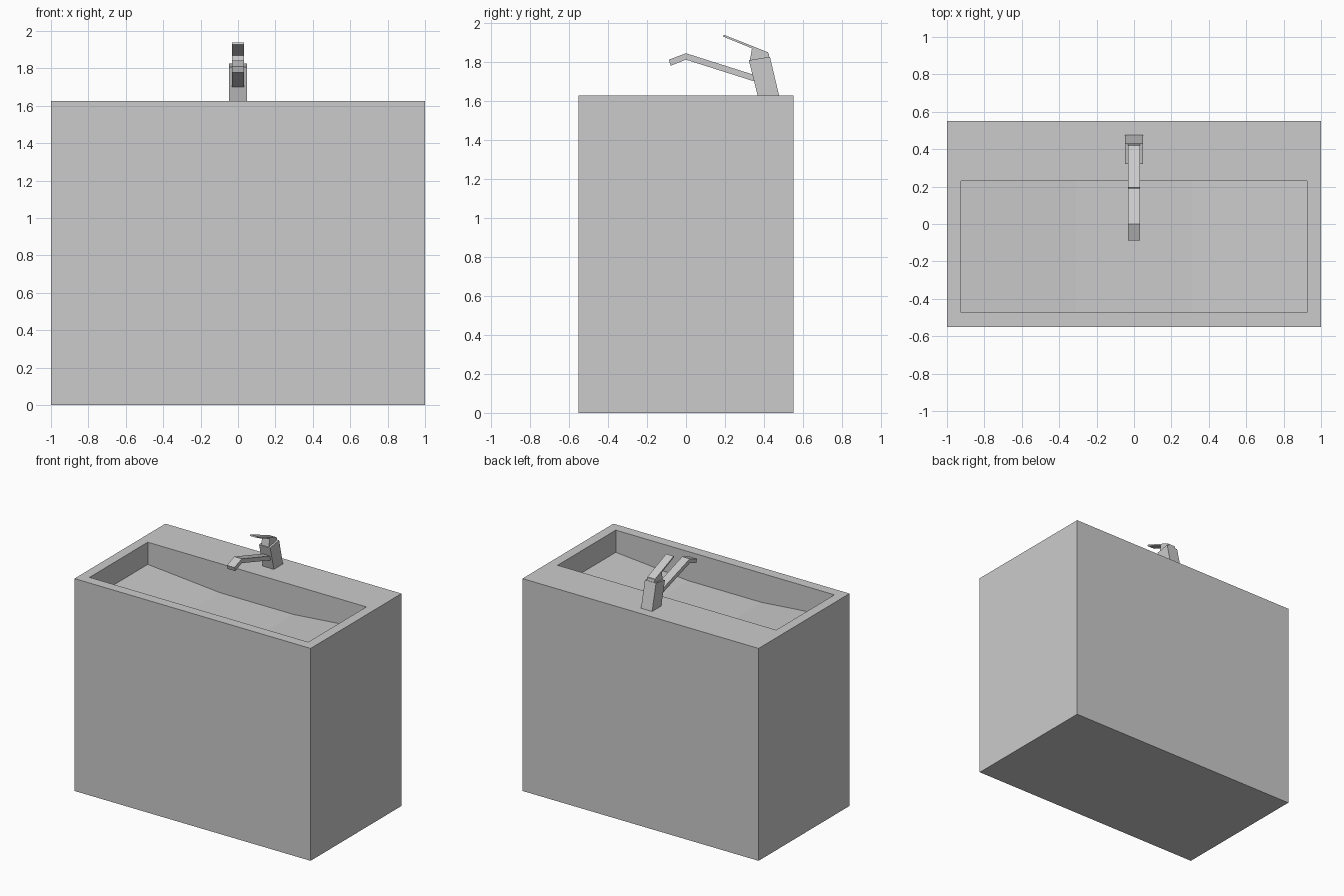
import bpy, bmesh
from mathutils import Vector

if "Cube" in bpy.data.objects:
    bpy.data.objects.remove(bpy.data.objects["Cube"], do_unlink=True)

grey = bpy.data.materials.new("plain grey")
grey.use_nodes = True
COLOUR = (0.6, 0.6, 0.6, 1)
grey.diffuse_color = COLOUR
grey.node_tree.nodes["Principled BSDF"].inputs["Base Color"].default_value = COLOUR


def prism(name, profile, axis, start, end):
    """Extrude a flat profile along x (points are y, z) or y (points are x, z)."""
    bm = bmesh.new()
    place = (lambda a, b: Vector((start, a, b))) if axis == "x" else (lambda a, b: Vector((a, start, b)))
    shift = Vector((end - start, 0, 0)) if axis == "x" else Vector((0, end - start, 0))
    face = bm.faces.new([bm.verts.new(place(a, b)) for a, b in profile])
    new = bmesh.ops.extrude_face_region(bm, geom=[face])["geom"]
    bmesh.ops.translate(bm, vec=shift, verts=[g for g in new if isinstance(g, bmesh.types.BMVert)])
    bmesh.ops.recalc_face_normals(bm, faces=bm.faces)
    mesh = bpy.data.meshes.new(name)
    bm.to_mesh(mesh)
    bm.free()
    mesh.materials.append(grey)
    obj = bpy.data.objects.new(name, mesh)
    bpy.context.collection.objects.link(obj)
    return obj


TOP = 1.626

# Solid cabinet block
cabinet = prism("basin_block", [(-1, 0), (1, 0), (1, TOP), (-1, TOP)], "y", -0.55, 0.55)

# Basin hollow: level middle with a ramp rising to each end
half = [(0.31, TOP - 0.223), (0.926, TOP - 0.17), (0.926, TOP + 0.1)]
hollow = prism("basin_cutter", half + [(-x, z) for x, z in reversed(half)], "y", -0.473, 0.231)
hollow.hide_render = True
hollow.hide_viewport = True
cut = cabinet.modifiers.new("basin hollow", "BOOLEAN")
cut.operation = "DIFFERENCE"
cut.solver = "EXACT"
cut.object = hollow

# Apply the cut and drop the cutter
bpy.context.view_layer.update()
carved = bpy.data.meshes.new_from_object(cabinet.evaluated_get(bpy.context.evaluated_depsgraph_get()))
cabinet.modifiers.clear()
cabinet.data = carved
bpy.data.objects.remove(hollow, do_unlink=True)

# Tap: leaning body, bent spout, cap and thin lever
tap_parts = {
    "tap_body": (0.047, [(0.367, TOP), (0.477, TOP), (0.43, 1.825), (0.322, 1.807)]),
    "tap_spout": (0.032, [(0.4, 1.683), (0.4, 1.716), (0, 1.843), (-0.088, 1.81),
                          (-0.079, 1.779), (0, 1.81)]),
    "tap_cap": (0.032, [(0.327, 1.805), (0.428, 1.82), (0.423, 1.843), (0.338, 1.868)]),
    "tap_lever": (0.032, [(0.338, 1.868), (0.423, 1.836), (0.42, 1.848), (0.194, 1.938),
                          (0.189, 1.929)]),
}
for name, (half_width, profile) in tap_parts.items():
    prism(name, profile, "x", -half_width, half_width)
